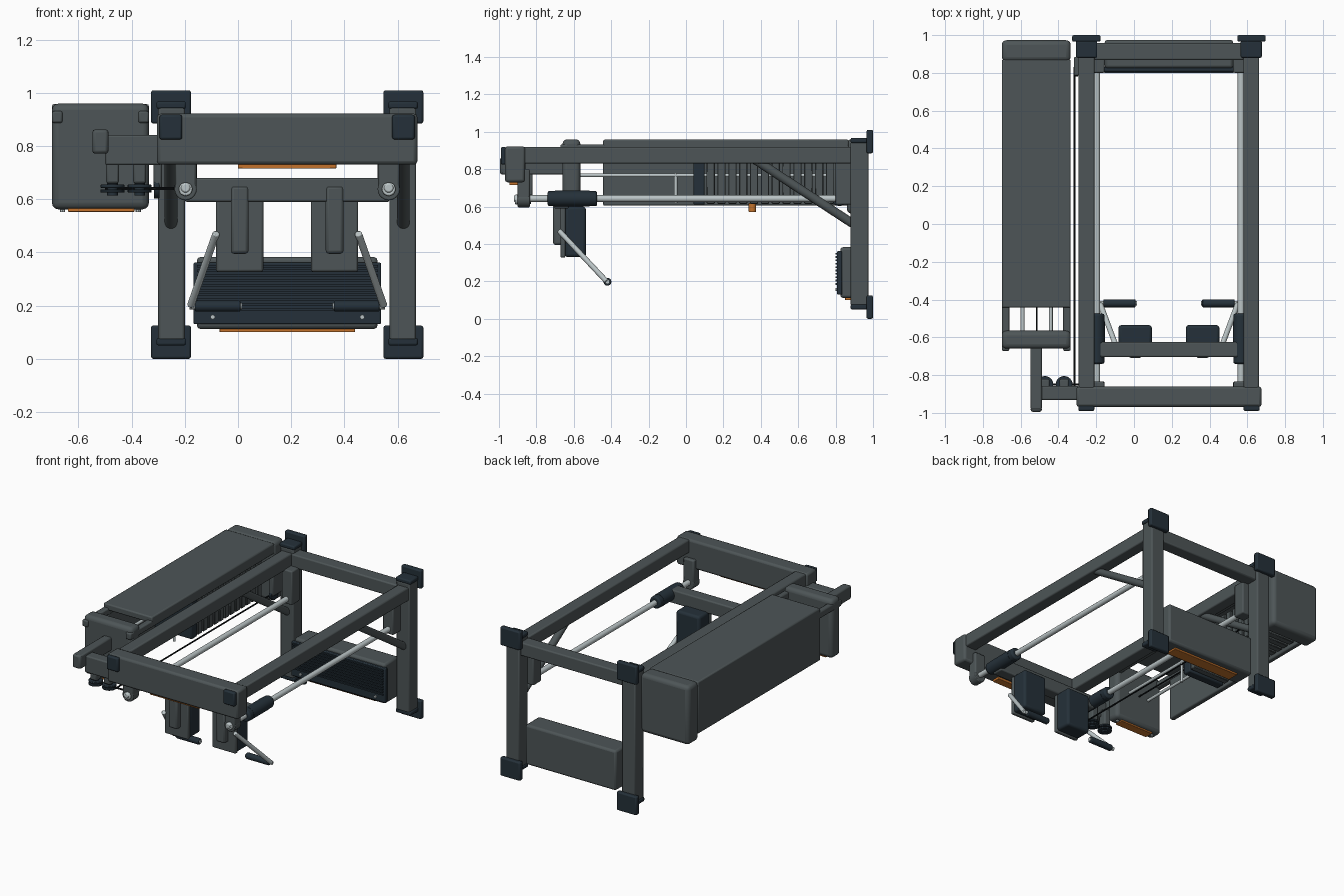
import bpy, math
from mathutils import Vector

cube = bpy.data.objects.get("Cube")
if cube:
    bpy.data.objects.remove(cube, do_unlink=True)


def material(name, rgb, rough=0.6):
    m = bpy.data.materials.new(name)
    m.use_nodes = True
    m.diffuse_color = (*rgb, 1)
    node = next(n for n in m.node_tree.nodes if n.type == 'BSDF_PRINCIPLED')
    node.inputs["Base Color"].default_value = (*rgb, 1)
    node.inputs["Roughness"].default_value = rough
    return m


GREY = material("frame grey", (0.075, 0.091, 0.095))
DARK = material("dark slate", (0.018, 0.030, 0.041))
STEEL = material("polished steel", (0.50, 0.56, 0.57), 0.3)
ORANGE = material("orange accent", (0.55, 0.17, 0.025))
BLACK = material("cable black", (0.006, 0.008, 0.010))


def box(name, x, y, z, mat=GREY, bevel=0.008, segments=2):
    """Bevelled box from (min, max) pairs."""
    bpy.ops.mesh.primitive_cube_add(size=1, location=[sum(p) / 2 for p in (x, y, z)])
    o = bpy.context.object
    o.name = name
    o.scale = [p[1] - p[0] for p in (x, y, z)]
    bpy.ops.object.transform_apply(location=False, rotation=False, scale=True)
    o.data.materials.append(mat)
    if bevel:
        b = o.modifiers.new("Bevel", 'BEVEL')
        b.width = min(bevel, min(o.dimensions) * 0.45)
        b.segments = segments
        bpy.ops.object.shade_smooth_by_angle()
    return o


def rod(name, a, b, r, mat=STEEL, sides=20, bevel=0):
    """Cylinder between two points."""
    a, b = Vector(a), Vector(b)
    d = b - a
    bpy.ops.mesh.primitive_cylinder_add(vertices=sides, radius=r, depth=d.length, location=(a + b) / 2)
    o = bpy.context.object
    o.name = name
    o.rotation_euler = d.to_track_quat('Z', 'Y').to_euler()
    o.data.materials.append(mat)
    if bevel:
        m = o.modifiers.new("Bevel", 'BEVEL')
        m.width, m.segments, m.limit_method = bevel, 2, 'ANGLE'
    bpy.ops.object.shade_smooth_by_angle()
    return o


MID = 0.185  # centre line of the main frame


def span(s, a, b):
    """x range at offsets a..b from the frame centre, on side s."""
    return tuple(sorted((MID + s * a, MID + s * b)))


for s, side in ((-1, "right"), (1, "left")):
    # Wall posts, feet and caps
    box(f"{side}_post", span(s, 0.385, 0.485), (0.88, 0.975), (0.07, 0.945))
    for tag, z0, c0 in (("lower", 0.0, 0.05), ("upper", 0.885, 0.94)):
        box(f"{side}_{tag}_foot", span(s, 0.362, 0.512), (0.965, 1.0), (z0, z0 + 0.125), DARK)
        box(f"{side}_{tag}_cap", span(s, 0.38, 0.492), (0.88, 0.97), (c0, c0 + 0.028), DARK)
    # Long top rails with front end caps
    box(f"{side}_top_rail", span(s, 0.395, 0.478), (-0.968, 0.89), (0.83, 0.918))
    box(f"{side}_rail_end_cap", span(s, 0.395, 0.48), (-0.99, -0.96), (0.825, 0.918), DARK)
    # Diagonal brace under the rail
    rod(f"{side}_brace", (MID + s * 0.437, 0.37, 0.85), (MID + s * 0.437, 0.89, 0.51), 0.024, GREY)
    # Guide rod with front and rear hangers
    gx = MID + s * 0.382
    rod(f"{side}_guide_rod", (gx, -0.92, 0.643), (gx, 0.85, 0.643), 0.018, bevel=0.006)
    box(f"{side}_front_hanger", (gx - 0.04, gx + 0.04), (-0.90, -0.835), (0.64, 0.80))
    rod(f"{side}_front_hanger_eye", (gx, -0.90, 0.638), (gx, -0.835, 0.638), 0.042, GREY, bevel=0.005)
    rod(f"{side}_guide_nut", (gx, -0.915, 0.638), (gx, -0.895, 0.638), 0.027, STEEL, 8, 0.005)
    box(f"{side}_rear_hanger", span(s, 0.34, 0.42), (0.80, 0.885), (0.61, 0.84))
    # Carriage bearing
    rod(f"{side}_bearing", (gx, -0.74, 0.643), (gx, -0.475, 0.643), 0.041, DARK, 24, 0.01)
    rod(f"{side}_bearing_collar", (gx, -0.70, 0.643), (gx, -0.515, 0.643), 0.0425, DARK, 24)
    # Shoulder pad, its backing plate and upright
    box(f"{side}_pad_upright", span(s, 0.145, 0.212), (-0.71, -0.66), (0.395, 0.65), bevel=0.012)
    box(f"{side}_pad_plate", span(s, 0.09, 0.267), (-0.672, -0.645), (0.327, 0.61))
    box(f"{side}_shoulder_pad", span(s, 0.09, 0.267), (-0.648, -0.535), (0.33, 0.60), DARK, 0.016, 3)
    # Handle arm and grip
    rod(f"{side}_handle_arm", (MID + s * 0.267, -0.68, 0.472), (MID + s * 0.363, -0.425, 0.20), 0.014, bevel=0.004)
    rod(f"{side}_handle_axle", (MID + s * 0.17, -0.42, 0.198), (MID + s * 0.367, -0.42, 0.198), 0.012)
    rod(f"{side}_grip", (MID + s * 0.176, -0.42, 0.198), (MID + s * 0.347, -0.42, 0.198), 0.021, DARK, bevel=0.005)

# Cross beams
box("front_beam", (-0.305, 0.675), (-0.968, -0.86), (0.73, 0.922), bevel=0.014)
box("front_beam_accent", (0.0, 0.37), (-0.945, -0.89), (0.715, 0.732), ORANGE, 0.003)
box("rear_beam", (-0.21, 0.58), (0.868, 0.957), (0.83, 0.92))
box("carriage_beam", (-0.20, 0.57), (-0.705, -0.625), (0.59, 0.68))

# Footplate with ribbed tread
box("footplate_housing", (-0.155, 0.525), (0.825, 0.975), (0.112, 0.383), bevel=0.014)
box("footplate_tread", (-0.167, 0.538), (0.808, 0.835), (0.13, 0.362), DARK, 0.005)
for i in range(10):
    z = 0.182 + i * 0.018
    box(f"tread_rib_{i + 1}", (-0.155, 0.526), (0.799, 0.812), (z, z + 0.009), DARK, 0)
for x in (-0.095, 0.467):
    rod("tread_bolt", (x, 0.80, 0.157), (x, 0.815, 0.157), 0.009, STEEL, 8)
box("footplate_accent", (-0.07, 0.44), (0.85, 0.93), (0.10, 0.115), ORANGE, 0.003)

# Weight stack shell, open underneath and towards the frame
SX = (-0.70, -0.335)
box("stack_rear_block", SX, (0.86, 0.973), (0.562, 0.96), bevel=0.025, segments=3)
box("stack_top_cover", SX, (-0.443, 0.87), (0.915, 0.958))
box("stack_side_cover", (-0.70, -0.665), (-0.443, 0.87), (0.605, 0.95))
box("stack_front_block", SX, (-0.66, -0.565), (0.562, 0.96), bevel=0.025, segments=3)
box("stack_accent", (-0.64, -0.39), (-0.645, -0.585), (0.553, 0.566), ORANGE, 0.002)
for tag, x in (("outer", -0.70), ("inner", -0.375)):
    box(f"stack_{tag}_strut", (x, x + 0.04), (-0.672, 0.87), (0.887, 0.932))
for x in (-0.66, -0.375):
    rod("stack_underside_bolt", (x, -0.61, 0.553), (x, -0.61, 0.565), 0.01, STEEL, 8)

# Weight plates on their rods
box("stack_lead_plate", (-0.655, -0.375), (0.04, 0.10), (0.61, 0.885), DARK)
for i in range(12):
    y = 0.11 + i * 0.058
    box(f"weight_plate_{i + 1}", (-0.655, -0.375), (y, y + 0.044), (0.615, 0.875), GREY, 0.004, 1)
for x in (-0.59, -0.44):
    rod("stack_rod", (x, -0.57, 0.768), (x, 0.87, 0.768), 0.010)
rod("stack_cable", (-0.515, -0.57, 0.768), (-0.515, 0.05, 0.768), 0.005, BLACK, 8)
rod("stack_cross_pin", (-0.44, -0.055, 0.62), (-0.44, -0.055, 0.78), 0.009)
rod("selector_knob", (-0.515, 0.355, 0.57), (-0.515, 0.355, 0.62), 0.02, ORANGE, 16, 0.004)

# Arm joining the stack to the front beam
box("stack_link_rail", (-0.547, -0.488), (-0.985, -0.65), (0.772, 0.862))
box("stack_link_cap", (-0.547, -0.488), (-0.995, -0.97), (0.772, 0.862), GREY, 0.012)
box("stack_link_arm", (-0.50, -0.29), (-0.932, -0.858), (0.728, 0.842))

# Pulleys and cable run
for i, x in enumerate((-0.472, -0.37)):
    box(f"pulley_bracket_{i + 1}", (x - 0.024, x + 0.024), (-0.88, -0.82), (0.66, 0.775))
    for z in (0.625, 0.643):
        rod(f"pulley_{i + 1}_flange", (x, -0.85, z), (x, -0.85, z + 0.012), 0.045, DARK, 24, 0.003)
    rod(f"pulley_{i + 1}_hub", (x, -0.85, 0.615), (x, -0.85, 0.67), 0.02, DARK, 16)
rod("pulley_cross_cable", (-0.50, -0.85, 0.64), (-0.24, -0.85, 0.64), 0.006, BLACK, 8)
rod("long_cable", (-0.316, -0.86, 0.64), (-0.316, 0.83, 0.64), 0.005, BLACK, 8)
rod("carriage_cable", (-0.25, -0.85, 0.64), (-0.25, -0.66, 0.64), 0.005, BLACK, 8)
rod("rear_pulley", (-0.316, 0.82, 0.643), (-0.296, 0.82, 0.643), 0.04, DARK, 24, 0.003)
box("rear_pulley_bracket", (-0.318, -0.285), (0.785, 0.885), (0.64, 0.84))
